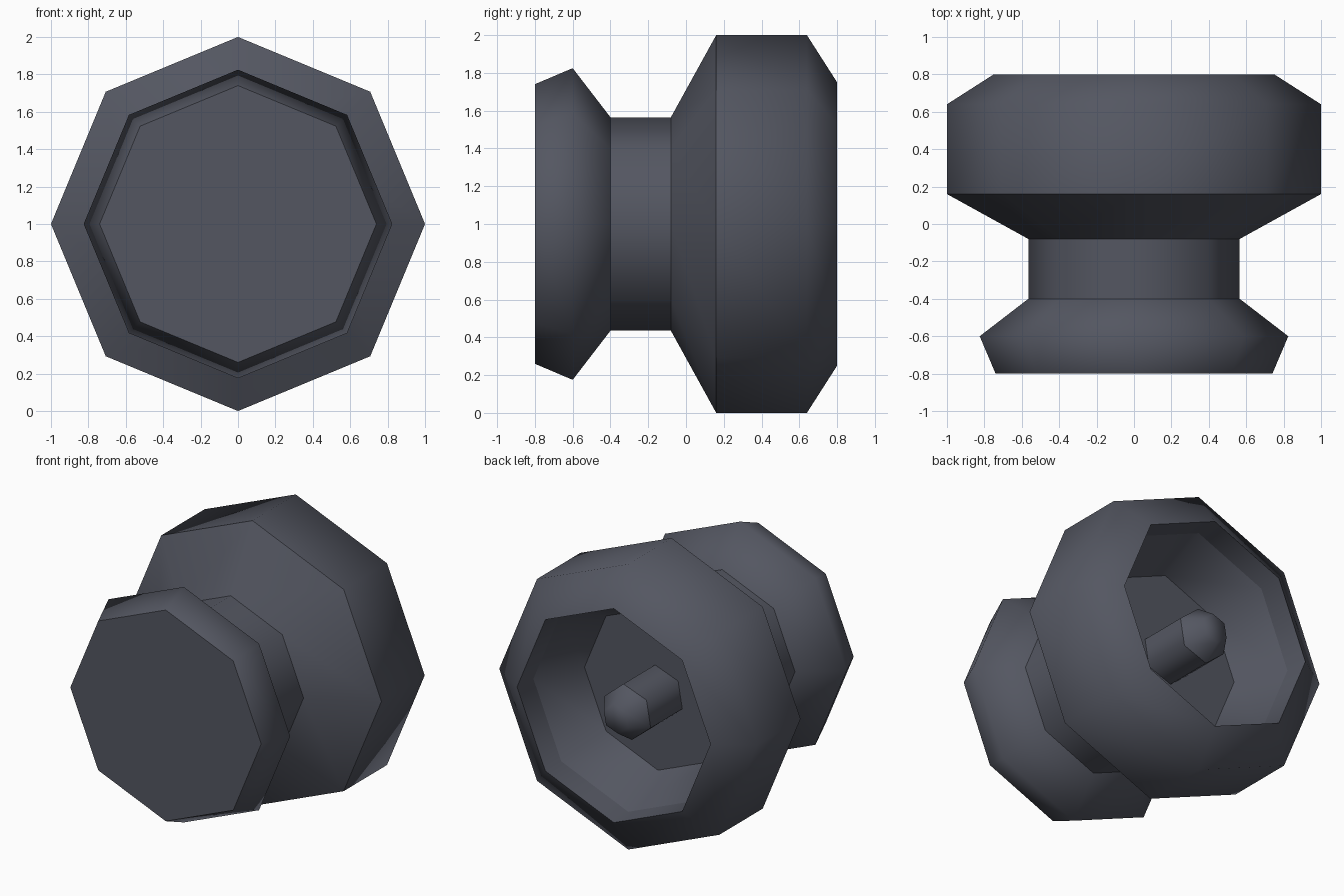
import bpy, bmesh
from math import sin, cos, tau, radians

if "Cube" in bpy.data.objects:
    bpy.data.objects.remove(bpy.data.objects["Cube"])

# Dark blue-grey finish shared by both parts
dark = bpy.data.materials.new("dark_grey")
dark.diffuse_color = (0.088, 0.094, 0.12, 1.0)
dark.use_nodes = True
dark.node_tree.nodes["Principled BSDF"].inputs["Base Color"].default_value = dark.diffuse_color


def lathe(name, profile, sides, sharp_rings, centre=(0, 0, 1), turn=0.0):
    """Turn (radius, y) points around the y axis and cap both ends."""
    bm = bmesh.new()
    rings = []
    for r, y in profile:
        rings.append([bm.verts.new((r * sin(tau * i / sides + turn), y,
                                    r * cos(tau * i / sides + turn)))
                      for i in range(sides)])
    for a, b in zip(rings, rings[1:]):
        for i in range(sides):
            j = (i + 1) % sides
            bm.faces.new((a[i], a[j], b[j], b[i]))
    bm.faces.new(rings[0])
    bm.faces.new(rings[-1])
    for f in bm.faces:
        f.smooth = True
    # Crisp edges around the chosen rings
    for k in sharp_rings:
        for i in range(sides):
            bm.edges.get((rings[k][i], rings[k][(i + 1) % sides])).smooth = False
    bmesh.ops.recalc_face_normals(bm, faces=bm.faces)
    mesh = bpy.data.meshes.new(name)
    bm.to_mesh(mesh)
    bm.free()
    mesh.materials.append(dark)
    obj = bpy.data.objects.new(name, mesh)
    obj.location = centre
    bpy.context.collection.objects.link(obj)
    return obj


# Octagonal body: front flange, neck, large rear drum and its hollow
lathe("spool_body",
      [(0.74, -0.8), (0.825, -0.6), (0.565, -0.4), (0.565, -0.08),
       (1.0, 0.16), (1.0, 0.64), (0.75, 0.8),
       (0.735, 0.64), (0.57, 0.31)],
      8, (0, 2, 3, 4, 6, 7, 8))

# Hexagonal pin standing on the floor of the hollow
lathe("centre_pin",
      [(0.19, 0.30), (0.19, 0.66), (0.10, 0.79)],
      6, (0, 1), centre=(-0.01, 0, 0.975), turn=radians(10))
